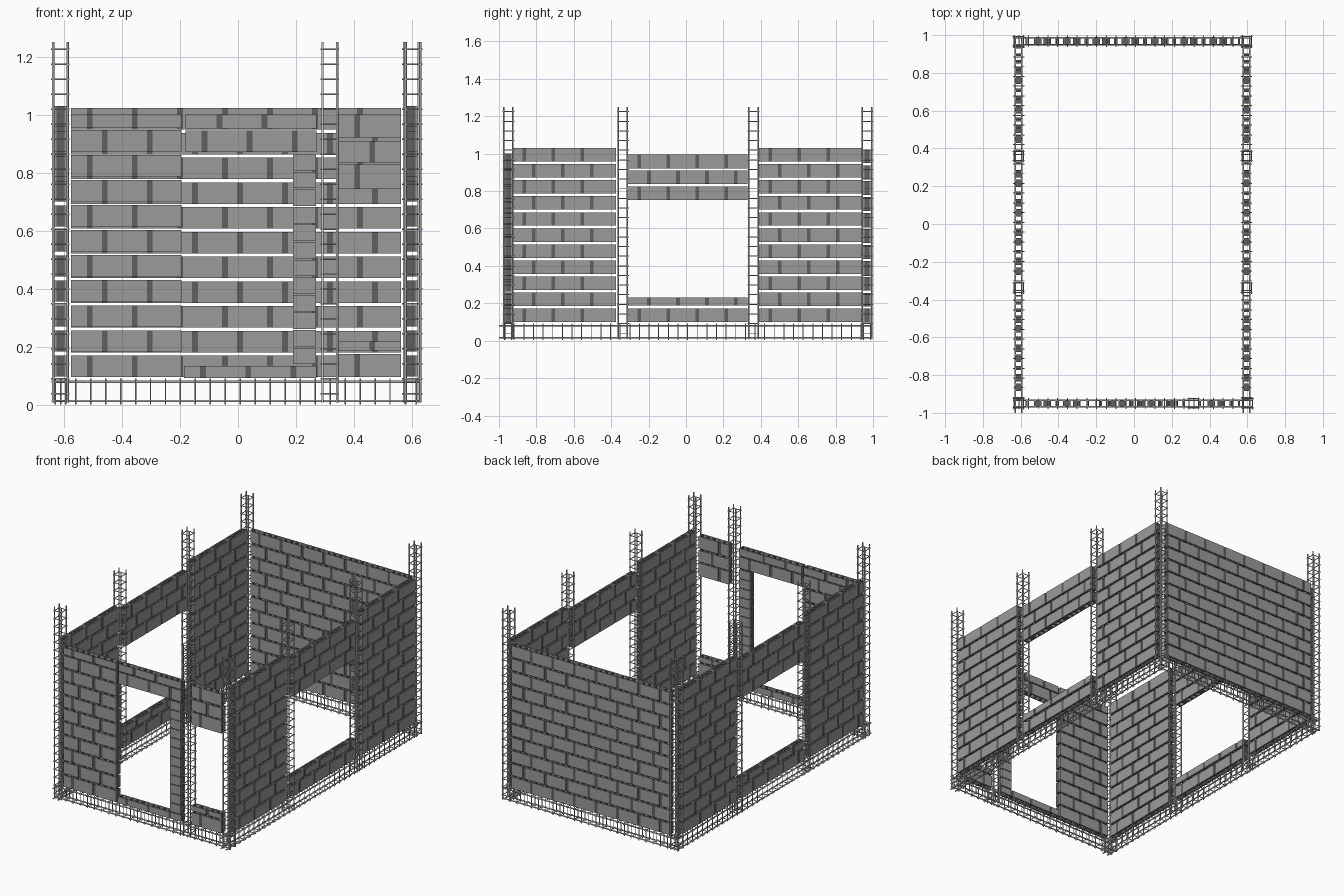
import bpy, bmesh
from mathutils import Vector, Matrix

if "Cube" in bpy.data.objects:
    bpy.data.objects.remove(bpy.data.objects["Cube"])

PITCH, JOINT, DEPTH = 0.155, 0.02, 0.042


def material(name, v):
    m = bpy.data.materials.new(name)
    m.diffuse_color = (v, v, v, 1)
    m.use_nodes = True
    m.node_tree.nodes["Principled BSDF"].inputs["Base Color"].default_value = m.diffuse_color
    return m


stone = material("block_grey", 0.33)
dark = material("dark_mortar", 0.115)
steel = material("steel_grey", 0.6)


def finish(bm, name, mat):
    me = bpy.data.meshes.new(name)
    bmesh.ops.recalc_face_normals(bm, faces=bm.faces)
    bm.to_mesh(me)
    bm.free()
    ob = bpy.data.objects.new(name, me)
    bpy.context.collection.objects.link(ob)
    me.materials.append(mat)
    return ob


def box(bm, axis, fixed, a, c, z):
    """Box spanning a along the wall, c across it (relative to fixed) and z."""
    u, v = (a[0] + a[1]) / 2, fixed + (c[0] + c[1]) / 2
    du, dv, dz = a[1] - a[0], c[1] - c[0], z[1] - z[0]
    loc = (u, v) if axis == 'x' else (v, u)
    size = (du, dv) if axis == 'x' else (dv, du)
    m = Matrix.Translation((*loc, (z[0] + z[1]) / 2)) @ Matrix.Diagonal((*size, dz, 1))
    bmesh.ops.create_cube(bm, size=1, matrix=m)


def block(shells, webs, axis, fixed, a0, a1, z):
    """Hollow block: two face shells joined by dark webs, open top and bottom."""
    h, t, w = DEPTH / 2, 0.007, 0.01
    box(shells, axis, fixed, (a0, a1), (-h, -h + t), z)
    box(shells, axis, fixed, (a0, a1), (h - t, h), z)
    n = max(1, round((a1 - a0) / 0.047))
    for i in range(n + 1):
        s = a0 + (a1 - a0 - w) * i / n
        box(webs, axis, fixed, (s, s + w), (-h + t, h - t), z)


def wall(name, axis, fixed, a0, a1, rows, joints=True):
    """Courses of staggered blocks with slightly recessed mortar joints."""
    shells, webs = bmesh.new(), bmesh.new()
    for i, z in enumerate(rows):
        start, j = a0, a0 + 0.065 + PITCH / 3 * (i % 2)
        while joints and j < a1 - 0.035:
            block(shells, webs, axis, fixed, start, j - JOINT / 2, z)
            box(webs, axis, fixed, (j - JOINT / 2, j + JOINT / 2),
                (-DEPTH / 2 + 0.002, DEPTH / 2 - 0.002), z)
            start, j = j + JOINT / 2, j + PITCH
        block(shells, webs, axis, fixed, start, a1, z)
    finish(shells, name + "_blocks", stone)
    finish(webs, name + "_webs_and_mortar", dark)


def bar(bm, p, q, r):
    p, q = Vector(p), Vector(q)
    d = q - p
    m = Matrix.Translation((p + q) / 2) @ d.to_track_quat('Z', 'Y').to_matrix().to_4x4()
    bmesh.ops.create_cone(bm, cap_ends=True, segments=8, radius1=r, radius2=r,
                          depth=d.length, matrix=m)


def cage(name, place, length, u, v, first, over):
    """Four long bars with crossed ties; place maps (u, v, s) to world."""
    bm = bmesh.new()
    for a in (-u, u):
        for b in (-v, v):
            bar(bm, place(a, b, 0), place(a, b, length), 0.004)
    s = first
    while s < length - 0.01:
        for k in (-1, 1):
            bar(bm, place(-u - over, k * v, s), place(u + over, k * v, s), 0.0025)
            bar(bm, place(k * u, -v - over, s), place(k * u, v + over, s), 0.0025)
        s += 0.0515
    for f in bm.faces:
        f.smooth = len(f.verts) == 4
    finish(bm, name, steel)


# Column cages
LX, RX, FY, BY = -0.611, 0.596, -0.95, 0.968
columns = {"front_left": (LX, FY), "front_right": (RX + 0.006, FY), "back_left": (LX, BY),
           "back_right": (RX, BY), "left_rear": (LX, 0.36), "right_rear": (RX, 0.36),
           "left_fore": (LX, -0.338), "right_fore": (RX, -0.338), "door": (0.316, FY)}
for n, (x, y) in columns.items():
    cage(n + "_column_cage", lambda a, b, s, x=x, y=y: (x + a, y + b, 0.01 + s),
         1.24, 0.025, 0.025, 0.03, 0.007)

# Ground beam cages
for n, y in (("front", FY), ("back", BY)):
    cage(n + "_beam_cage", lambda a, b, s, y=y: (-0.64 + s, y + a, 0.048 + b),
         1.265, 0.018, 0.033, 0.03, 0.012)
for n, x in (("left", LX), ("right", RX)):
    cage(n + "_beam_cage", lambda a, b, s, x=x: (x + a, -1 + s, 0.048 + b),
         1.99, 0.018, 0.033, 0.03, 0.012)


def courses(z0, pitch, n, h):
    return [(z0 + pitch * i, z0 + pitch * i + h) for i in range(n)]


# Back wall
wall("back_wall", 'x', BY, -0.575, 0.56, courses(0.097, 0.0852, 11, 0.074))

# Side walls: two full panels, window sill and lintel each
for n, x in (("left", LX), ("right", RX)):
    full = courses(0.1, 0.0858, 11, 0.072)
    wall(n + "_fore_panel", 'y', x, -0.93, -0.375, full)
    wall(n + "_rear_panel", 'y', x, 0.385, 0.94, full)
    wall(n + "_window_sill", 'y', x, -0.315, 0.33, [(0.1, 0.172), (0.188, 0.23)])
    wall(n + "_window_lintel", 'y', x, -0.315, 0.33,
         [(0.752, 0.824), (0.837, 0.91), (0.922, 0.995)])

# Front wall: solid panel, doorway, pier and narrow window
wall("front_panel", 'x', FY, -0.575, -0.195,
     courses(0.097, 0.0862, 10, 0.075) + [(0.955, 1.0)])
wall("door_sill", 'x', FY, -0.185, 0.27, [(0.095, 0.136)])
wall("door_lintel", 'x', FY, -0.18, 0.27, [(0.872, 0.946), (0.953, 1.0)])
wall("door_pier", 'x', FY, 0.19, 0.268, courses(0.142, 0.0605, 12, 0.056), joints=False)
wall("front_window_sill", 'x', FY, 0.345, 0.56, [(0.097, 0.176), (0.188, 0.22)])
wall("front_window_lintel", 'x', FY, 0.345, 0.56,
     [(0.745, 0.828), (0.836, 0.91), (0.922, 1.0)])
